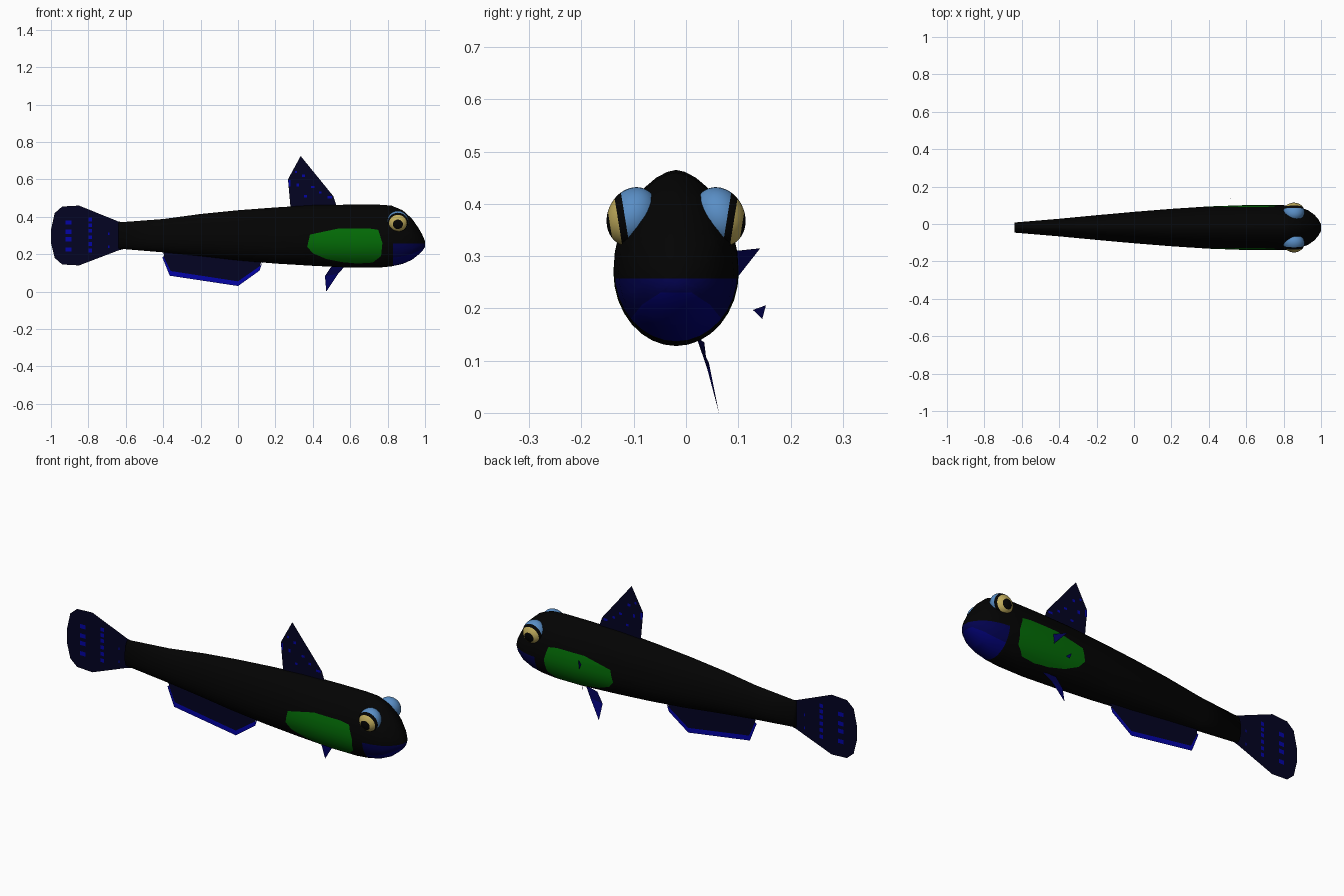
import bpy, bmesh, math
from mathutils import Vector

if "Cube" in bpy.data.objects:
    bpy.data.objects.remove(bpy.data.objects["Cube"])

YC = -0.019  # the body's middle plane


def mat(name, r, g, b):
    m = bpy.data.materials.new(name)
    m.diffuse_color = (r, g, b, 1)
    m.use_nodes = True
    m.node_tree.nodes["Principled BSDF"].inputs["Base Color"].default_value = m.diffuse_color
    return m


BLACK = mat("black", 0.001, 0.001, 0.001)
GREEN = mat("green", 0.001, 0.15, 0.002)
MOUTH = mat("mouth_navy", 0.0005, 0.0005, 0.075)
CHIN = mat("chin_blue", 0.0005, 0.0005, 0.17)
NAVY = mat("fin_navy", 0.001, 0.001, 0.016)
BLUE = mat("fin_blue", 0.001, 0.001, 0.38)
SKY = mat("eye_blue", 0.10, 0.27, 0.56)
GOLD = mat("eye_gold", 0.54, 0.42, 0.11)


def finish(name, bm, mats, smooth=False):
    me = bpy.data.meshes.new(name)
    bm.to_mesh(me)
    bm.free()
    for m in mats:
        me.materials.append(m)
    for p in me.polygons:
        p.use_smooth = smooth
    ob = bpy.data.objects.new(name, me)
    bpy.context.collection.objects.link(ob)
    return ob


# Body: egg-shaped rings (x, top, bottom, half width)
stations = [
    (-0.64, .370, .230, .027), (-0.4, .388, .210, .047), (-0.2, .415, .190, .066),
    (0.0, .435, .167, .084), (0.2, .450, .150, .100), (0.4, .462, .138, .113),
    (0.6, .465, .128, .120), (0.75, .465, .128, .120), (0.82, .460, .135, .119),
    (0.88, .435, .148, .110), (0.93, .390, .170, .093), (0.965, .340, .198, .068),
    (0.985, .305, .217, .045), (1.0, .270, .238, .018)]
SIDES = 32
bm = bmesh.new()
rings = []
for x, top, bot, w in stations:
    mid = bot + 0.42 * (top - bot)
    ring = []
    for i in range(SIDES):
        a = 2 * math.pi * i / SIDES
        c, s = math.cos(a), math.sin(a)
        if s > 0:
            c = math.copysign(abs(c) ** 1.2, c)
        z = mid + s * ((top - mid) if s > 0 else (mid - bot))
        ring.append(bm.verts.new((x, YC + w * c, z)))
    rings.append(ring)
for r0, r1 in zip(rings, rings[1:]):
    for i in range(SIDES):
        j = (i + 1) % SIDES
        bm.faces.new((r0[i], r0[j], r1[j], r1[i]))
bm.faces.new(rings[0])
bm.faces.new(rings[-1])
bmesh.ops.recalc_face_normals(bm, faces=bm.faces)


def cut(point, normal, lo):
    faces = [f for f in bm.faces if max(v.co.x for v in f.verts) > lo]
    geom = set(faces)
    for f in faces:
        geom.update(f.edges)
        geom.update(f.verts)
    bmesh.ops.bisect_plane(bm, geom=list(geom), dist=1e-5, plane_co=point, plane_no=normal)


# Cut the mouth border and the convex outline of the side patch (x, z)
cut((0.83, 0, 0), (1, 0, 0), 0.8)
cut((0, 0, 0.257), (0, 0, 1), 0.84)
patch = [(.37, .24), (.40, .205), (.47, .175), (.56, .157), (.64, .150), (.72, .155),
         (.765, .19), (.772, .26), (.75, .33), (.70, .338), (.54, .338), (.385, .305)]
edges = list(zip(patch, patch[1:] + patch[:1]))
for (x0, z0), (x1, z1) in edges:
    cut((x0, 0, z0), (z0 - z1, 0, x1 - x0), 0.3)
# Chin arch seen from the front (offset from the middle, z)
arch = [(-.095, .17), (-.065, .207), (-.03, .23), (.03, .23), (.065, .207), (.095, .17)]
arch_edges = list(zip(arch, arch[1:]))
for (y0, z0), (y1, z1) in arch_edges:
    cut((0, YC + y0, z0), (0, z0 - z1, y1 - y0), 0.84)
for f in bm.faces:
    c = f.calc_center_median()
    if all((x1 - x0) * (c.z - z0) - (z1 - z0) * (c.x - x0) > 0 for (x0, z0), (x1, z1) in edges):
        f.material_index = 1
    elif c.x > 0.83 and 0.14 < c.z < 0.257:
        chin = all((y1 - y0) * (c.z - z0) - (z1 - z0) * (c.y - YC - y0) < 0
                   for (y0, z0), (y1, z1) in arch_edges)
        f.material_index = 3 if chin else 2
finish("body", bm, [BLACK, GREEN, MOUTH, CHIN], True)

# Eyes: rings of colour around an outward, slightly lowered direction
for side, label in ((1, "left"), (-1, "right")):
    bm = bmesh.new()
    bmesh.ops.create_uvsphere(bm, u_segments=32, v_segments=32, radius=1)
    # turn the pole to face outward and a little down
    for v in bm.verts:
        x, y, z = v.co.x, v.co.z, v.co.y
        v.co = Vector((x, side * (y * 0.985 + z * 0.174), z * 0.985 - y * 0.174))
    bmesh.ops.recalc_face_normals(bm, faces=bm.faces)
    axis = Vector((0, side * 0.985, -0.174))
    for f in bm.faces:
        d = f.calc_center_median().normalized().dot(axis)
        f.material_index = 0 if d > 0.87 else 1 if d > 0.52 else 0 if d > 0.33 else 2
    for v in bm.verts:
        x, y, z = v.co
        v.co = (0.855 + 0.057 * x, YC + side * 0.083 + 0.05 * y,
                0.373 + 0.056 * z + 0.008 * (0.3 - y * side))
    finish(label + "_eye", bm, [BLACK, GOLD, SKY], True)


# Fins: flat sheets; each piece is (points, material index)
def sheet(name, pieces, dots=(), mats=(NAVY, BLUE)):
    bm = bmesh.new()
    for pts, idx in pieces:
        vs = [bm.verts.new(p if len(p) == 3 else (p[0], YC, p[1])) for p in pts]
        bm.faces.new(vs).material_index = idx
    # thin spots on both faces
    for x, z, w, h in dots:
        for y in (YC - 0.002, YC + 0.002):
            vs = [bm.verts.new((x + a * w, y, z + b * h))
                  for a, b in ((-1, -1), (1, -1), (1, 1), (-1, 1))]
            bm.faces.new(vs).material_index = 1
    return finish(name, bm, mats)


tail_dots = [(-.905, z, .016, .011) for z in (.225, .28, .32, .37)]
tail_dots += [(-.79, z, .010, .010) for z in (.22, .255, .29, .325, .355, .385)]
tail_dots += [(-.69, z, .004, .007) for z in (.24, .31)]
sheet("tail_fin", [([(-.58, .365), (-.64, .375), (-.85, .46), (-.94, .455), (-.98, .42),
                     (-1, .33), (-1, .26), (-.98, .18), (-.94, .145), (-.85, .14),
                     (-.64, .22), (-.58, .235)], 0)], tail_dots)

sheet("dorsal_fin", [
    ([(.28, .42), (.28, .46), (.267, .6), (.335, .725), (.51, .51), (.54, .42)], 0)],
    [(.35, .62, .008, .007), (.32, .57, .007, .009), (.40, .56, .009, .006),
     (.36, .51, .008, .006), (.44, .53, .007, .006), (.31, .64, .006, .006),
     (.276, .58, .005, .018), (.49, .505, .012, .006)])

sheet("anal_fin", [
    ([(-.40, .23), (-.395, .18), (-.36, .11), (0, .055), (.115, .135), (.14, .19)], 0),
    ([(-.405, .185), (-.365, .085), (0, .03), (.115, .112), (.13, .155), (.115, .135),
      (0, .055), (-.36, .11), (-.395, .19)], 1)])

# Pelvic fin, on one side only
sheet("pelvic_fin", [
    ([(.58, .02, .145), (.50, .035, .135), (.465, .041, .083), (.535, .044, .095)], 0),
    ([(.465, .041, .083), (.472, .063, .0), (.535, .044, .095)], 1)], (), (MOUTH, CHIN))

# Pectoral fin tips, on one side only
sheet("pectoral_fin", [
    ([(.57, .095, .255), (.57, .095, .31), (.52, .142, .315)], 0),
    ([(.52, .128, .197), (.505, .153, .206), (.51, .146, .18)], 0)], (), (MOUTH,))
